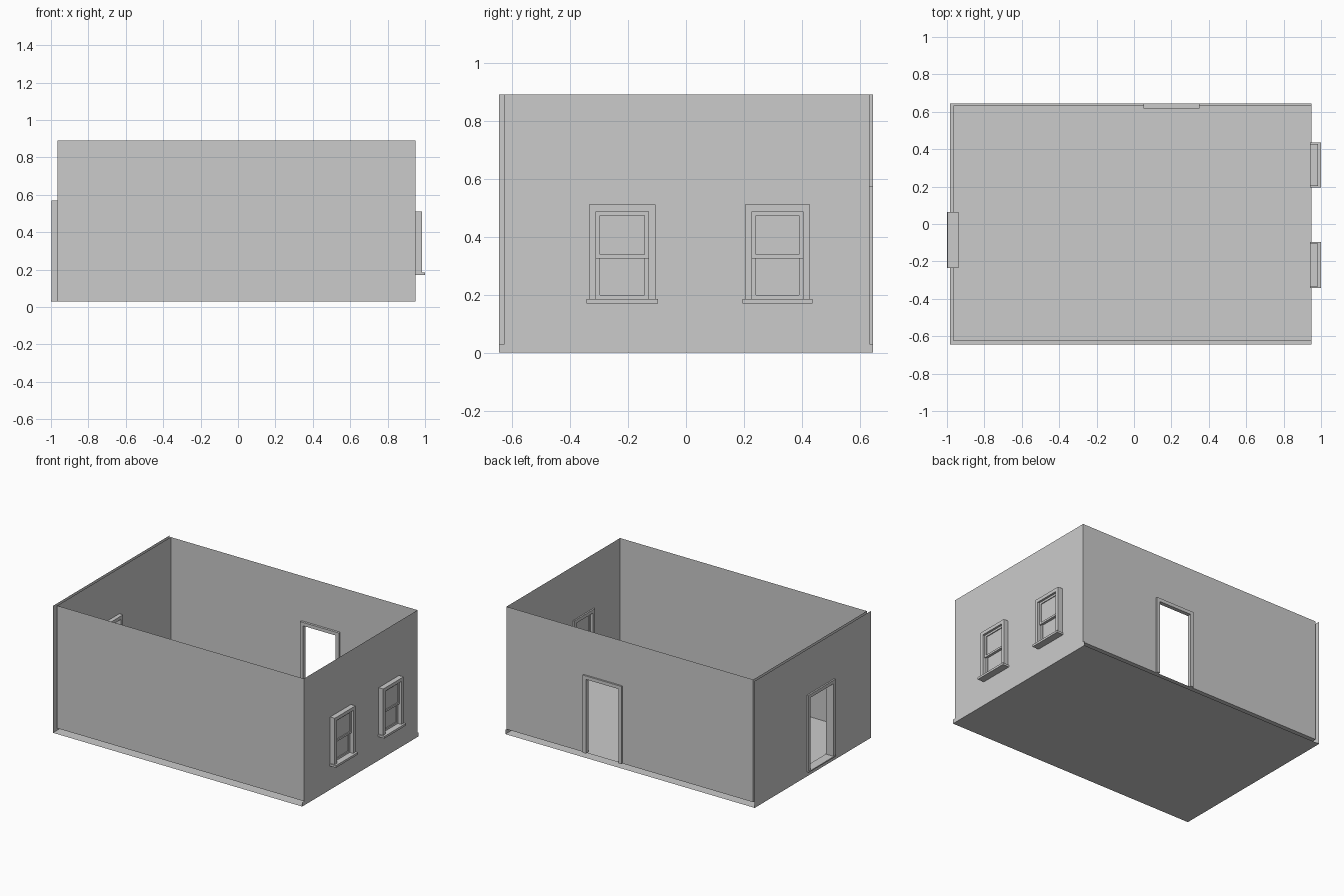
import bpy
import bmesh
from mathutils import Vector

cube = bpy.data.objects.get("Cube")
if cube:
    bpy.data.objects.remove(cube, do_unlink=True)

# Single plain plaster colour
plaster = bpy.data.materials.new("plain_grey")
plaster.use_nodes = True
GREY = (0.6, 0.6, 0.6, 1)
plaster.diffuse_color = GREY
shader = next(n for n in plaster.node_tree.nodes if n.type == "BSDF_PRINCIPLED")
shader.inputs["Base Color"].default_value = GREY

# Room extents
LEFT_OUT, LEFT_IN, RIGHT = -0.985, -0.965, 0.95
FRONT, BACK, EDGE = -0.626, 0.633, 0.645
FLOOR, TOP = 0.03, 0.89


def finish(name, bm):
    mesh = bpy.data.meshes.new(name)
    bm.to_mesh(mesh)
    bm.free()
    mesh.materials.append(plaster)
    obj = bpy.data.objects.new(name, mesh)
    bpy.context.collection.objects.link(obj)


def place(axis, depth, u, v):
    """Put a panel coordinate into space; axis is the panel's normal."""
    return Vector({"x": (depth, u, v), "y": (u, depth, v), "z": (u, v, depth)}[axis])


def panel(name, axis, depth, rect, holes=(), flip=False):
    """Thin sheet with rectangular openings, rect = (u0, u1, v0, v1)."""
    us = sorted({rect[0], rect[1], *[e for h in holes for e in h[:2]]})
    vs = sorted({rect[2], rect[3], *[e for h in holes for e in h[2:]]})
    bm = bmesh.new()
    for a, b in zip(us, us[1:]):
        for c, d in zip(vs, vs[1:]):
            mu, mv = (a + b) / 2, (c + d) / 2
            if any(h[0] < mu < h[1] and h[2] < mv < h[3] for h in holes):
                continue
            corners = [(a, c), (b, c), (b, d), (a, d)]
            if flip:
                corners.reverse()
            bm.faces.new([bm.verts.new(place(axis, depth, u, v)) for u, v in corners])
    bmesh.ops.remove_doubles(bm, verts=bm.verts[:], dist=0.0001)
    finish(name, bm)


def boxes(name, axis, parts):
    """Blocks joined in one mesh, each (depth0, depth1, u0, u1, v0, v1)."""
    bm = bmesh.new()
    for d0, d1, u0, u1, v0, v1 in parts:
        lo, hi = place(axis, d0, u0, v0), place(axis, d1, u1, v1)
        verts = bmesh.ops.create_cube(bm, size=1)["verts"]
        for vert in verts:
            vert.co = (lo + hi) / 2 + vert.co * (hi - lo)
    bmesh.ops.recalc_face_normals(bm, faces=bm.faces[:])
    finish(name, bm)


def casing(d0, d1, u0, u1, v0, v1, w):
    """Two jambs and a head around an opening."""
    return [(d0, d1, u0, u0 + w, v0, v1), (d0, d1, u1 - w, u1, v0, v1),
            (d0, d1, u0 + w, u1 - w, v1 - w, v1)]


def inset(rect, w):
    return (rect[0] + w, rect[1] - w, rect[2], rect[3] - w)


back_door = (0.05, 0.35, FLOOR, 0.575)
side_door = (-0.235, 0.065, FLOOR, 0.57)
windows = {"front": (-0.335, -0.105, 0.18, 0.51), "back": (0.203, 0.428, 0.18, 0.51)}
TRIM = 0.024

# Floor sheets
panel("floor_underside", "z", 0, (LEFT_OUT, RIGHT, -EDGE, EDGE), flip=True)
panel("floor", "z", FLOOR, (LEFT_IN, RIGHT, FRONT, BACK))

# Long walls
panel("front_wall", "y", FRONT, (LEFT_IN, RIGHT, FLOOR, TOP))
panel("back_wall", "y", BACK, (LEFT_IN, RIGHT, FLOOR, TOP), [inset(back_door, TRIM)], flip=True)

# Doubled end wall with doorway
door_hole = [inset(side_door, TRIM)]
panel("door_wall_outer", "x", LEFT_OUT, (-EDGE, EDGE, 0, TOP), door_hole, flip=True)
panel("door_wall_inner", "x", LEFT_IN, (FRONT, BACK, FLOOR, TOP), door_hole)

# Window wall, widened at its foot
notches = [(-EDGE, FRONT, FLOOR, TOP), (BACK, EDGE, FLOOR, TOP)]
panel("window_wall", "x", RIGHT, (-EDGE, EDGE, 0, TOP),
      notches + [inset(w, TRIM) for w in windows.values()])

# Door frames
boxes("back_door_frame", "y", casing(0.617, EDGE, *back_door, TRIM))
boxes("side_door_frame", "x", casing(-0.996, -0.937, *side_door, TRIM)
      + [(-1.0, -0.937, side_door[0], side_door[1], FLOOR, FLOOR + 0.008)])

# Double-hung windows
for place_name, win in windows.items():
    u0, u1, v0, v1 = win
    a, b, top = u0 + TRIM, u1 - TRIM, v1 - TRIM
    mid, bar = 0.325, 0.014
    boxes(place_name + "_window_frame", "x", casing(0.94, 0.985, *win, TRIM))
    boxes(place_name + "_window_sill", "x", [(0.94, 1.0, u0 - 0.008, u1 + 0.008, 0.17, 0.185)])
    for sash, depth, low, high in (("upper", 0.964, mid, top), ("lower", 0.952, 0.185, mid + bar)):
        rails = casing(depth - 0.006, depth + 0.006, a, b, low, high, bar)
        rails.append((depth - 0.006, depth + 0.006, a + bar, b - bar, low, low + bar))
        boxes(f"{place_name}_window_{sash}_sash", "x", rails)
        panel(f"{place_name}_window_{sash}_pane", "x", depth, (a, b, low, high))
